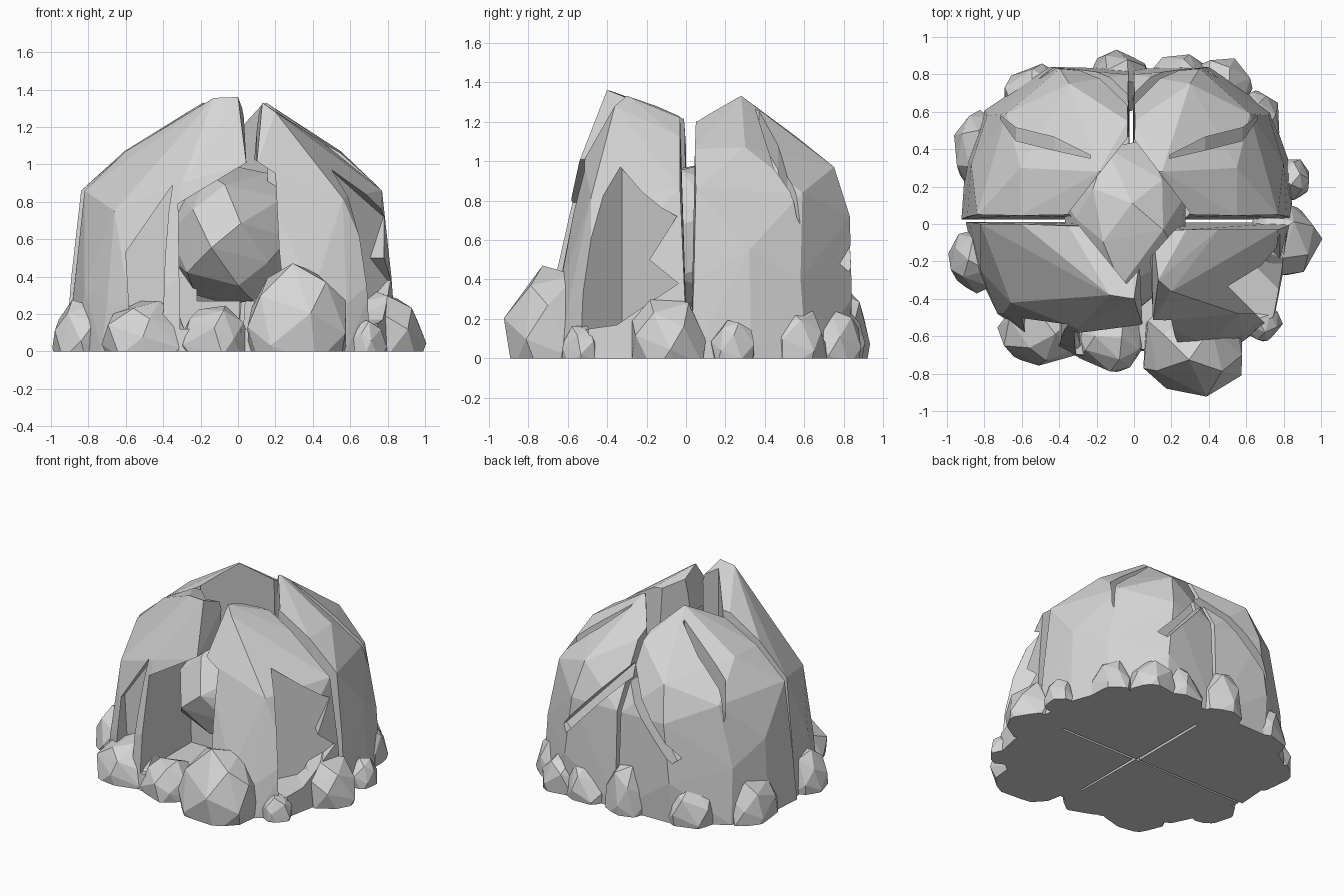
import bpy, bmesh, math, random
from mathutils import Vector

if "Cube" in bpy.data.objects:
    bpy.data.objects.remove(bpy.data.objects["Cube"])

random.seed(4)
stone = bpy.data.materials.new("grey stone")
stone.diffuse_color = (0.67, 0.67, 0.67, 1)
stone.use_nodes = True
stone.node_tree.nodes["Principled BSDF"].inputs["Base Color"].default_value = stone.diffuse_color


def finish(bm, name):
    bmesh.ops.recalc_face_normals(bm, faces=bm.faces)
    me = bpy.data.meshes.new(name)
    bm.to_mesh(me)
    bm.free()
    me.materials.append(stone)
    ob = bpy.data.objects.new(name, me)
    bpy.context.collection.objects.link(ob)
    return ob


def hull(name, pts, flat_base=False):
    bm = bmesh.new()
    for p in pts:
        bm.verts.new(p)
    bmesh.ops.convex_hull(bm, input=bm.verts)
    bmesh.ops.delete(bm, geom=[v for v in bm.verts if not v.link_faces], context='VERTS')
    if flat_base:
        cut = bmesh.ops.bisect_plane(bm, geom=bm.verts[:] + bm.edges[:] + bm.faces[:],
                                     plane_co=(0, 0, 0), plane_no=(0, 0, 1), clear_inner=True)
        rim = [g for g in cut["geom_cut"] if isinstance(g, bmesh.types.BMEdge)]
        bmesh.ops.holes_fill(bm, edges=rim)
    return finish(bm, name)


def rock(name, c, r, n, flat_base=True):
    # faceted boulder from jittered points spread over an ellipsoid
    pts, turn = [], random.random() * 6
    for i in range(n):
        z = 1 - 2 * (i + 0.5) / n
        a = turn + i * 2.39996 + random.uniform(-.25, .25)
        q = math.sqrt(1 - z * z)
        k = random.uniform(.99, 1.09)
        pts.append((c[0] + r[0] * k * q * math.cos(a), c[1] + r[1] * k * q * math.sin(a), c[2] + r[2] * k * z))
    return hull(name, pts, flat_base)


def loft(name, rings):
    # closed solid through matching rings of points
    bm = bmesh.new()
    rings = [[bm.verts.new(p) for p in ring] for ring in rings]
    n = len(rings[0])
    for a, b in zip(rings, rings[1:]):
        for j in range(n):
            bm.faces.new((a[j], a[(j + 1) % n], b[(j + 1) % n], b[j]))
    bm.faces.new(rings[0][::-1])
    bm.faces.new(rings[-1])
    return finish(bm, name)


def prism(name, poly, origin, u, v, depth):
    o, u, v, d = map(Vector, (origin, u, v, depth))
    ring = [o + u * a + v * b for a, b in poly]
    return loft(name, [ring, [p + d for p in ring]])


def crack(name, path, width):
    # slot whose floor follows the path, open at the top
    rings = []
    for i, (x, y, z) in enumerate(path):
        w = width * (0.25 if i in (0, len(path) - 1) else 1) / 2
        rings.append([(x, y - w, z), (x, y + w, z), (x, y + w, 2), (x, y - w, 2)])
    return loft(name, rings)


def volume(me):
    bm = bmesh.new()
    bm.from_mesh(me)
    v = bm.calc_volume()
    bm.free()
    return v


def carve(ob, cutters):
    # subtract the cutters one by one, trying another solver if one fails
    for c in cutters:
        before = volume(ob.data)
        for solver in ('EXACT', 'MANIFOLD', 'FLOAT'):
            m = ob.modifiers.new("cut", 'BOOLEAN')
            m.operation, m.solver, m.object = 'DIFFERENCE', solver, c
            bpy.context.view_layer.update()
            dg = bpy.context.evaluated_depsgraph_get()
            me = bpy.data.meshes.new_from_object(ob.evaluated_get(dg))
            ob.modifiers.clear()
            if before * .35 < volume(me) < before * .9999:
                ob.data = me
                break


# four dome quarters
back = [(-.005, .025, 0), (.85, .025, 0), (.82, .04, .4), (.77, .05, .86), (.55, .045, 1.06), (.1, .07, 1.22),
        (.3, .05, 1.2), (.0, .3, 1.26), (.15, .28, 1.33), (.005, .55, 1.13), (.0, .8, .7), (.35, .83, .72),
        (.3, .75, .97), (.62, .59, .84), (.55, .3, 1.07), (.72, .58, .4), (.4, .84, .3), (-.005, .83, 0),
        (.4, .82, 0), (.73, .61, 0), (.8, .32, .55), (.83, .33, 0)]
back_right = hull("back_right_shell", back)
back_left = hull("back_left_shell", [(-.03 - x * 1.05, y, z) for x, y, z in back])
front_left = hull("front_left_shell", [
    (0, .012, 0), (-.9, .012, 0), (-.88, .01, .3), (-.82, 0, .86), (-.6, 0, 1.07), (-.15, -.01, 1.22),
    (-.35, -.01, 1.21), (-.13, -.38, 1.355), (0, -.4, 1.36), (.03, -.2, 1.28), (.045, -.54, 1.0),
    (-.3, -.56, .9), (-.3, -.67, .4), (.03, -.68, .4), (-.66, -.42, .75), (-.7, -.48, .25), (-.73, -.48, 0),
    (-.58, -.58, .25), (-.3, -.71, 0), (.01, -.71, 0), (-.82, -.25, .35), (-.84, -.25, 0)])
front_right = hull("front_right_shell", [
    (.02, .008, 0), (.85, .008, 0), (.82, -.01, .4), (.77, -.03, .86), (.45, -.03, 1.12), (.1, -.04, 1.24),
    (.28, -.03, 1.22), (.13, -.3, 1.33), (.2, -.36, 1.28), (.1, -.52, 1.0), (.56, -.48, .82), (.74, -.48, .4),
    (.75, -.5, 0), (.4, -.65, .3), (.1, -.66, .3), (.02, -.68, 0), (.4, -.68, 0), (.58, -.6, .25), (.58, -.63, 0)])

# cutters: central well, front opening, broken windows and cracks
well = prism("well_cutter", [(-.02, .48), (-.35, .06), (-.04, -.32), (.3, .06)],
             (0, 0, .27), (1, 0, 0), (0, 1, 0), (0, 0, 2))
opening = prism("opening_cutter", [(-.31, .12), (-.32, .79), (.08, 1.03), (.2, .95), (.22, .55), (.26, .12)],
                (0, -1.2, 0), (1, 0, 0), (0, 0, 1), (0, 1.1, 0))
left_recess = prism("left_recess_cutter", [(-.58, .2), (-.6, .53), (-.35, .89), (-.37, .75), (-.39, .5), (-.4, .2)],
                    (0, -1.2, 0), (1, 0, 0), (0, 0, 1), (0, .74, 0))
h = math.sqrt(.5)
window = prism("window_cutter", [(.12, .14), (.12, .97), (.52, .72), (.42, .5), (.55, .38), (.3, .17)],
               (h * 1.2, -h * 1.2, 0), (h, h, 0), (0, 0, 1), (-h * .62, h * .62, 0))
# slanted splits low on the back, meeting under the rear gap
split = prism("rear_split_cutter", [(-.02, .02), (.45, -.5), (.4, -.54), (-.02, -.08), (-.46, -.54), (-.51, -.5)],
              (0, .58, .98), (1, 0, 0), (0, -.33, 1), (0, .6, 0))
path = [(.19, .36, 1.12), (.38, .43, .96), (.58, .48, .7), (.66, .57, .4)]
crack_r = crack("right_crack_cutter", path, .07)
crack_l = crack("left_crack_cutter", [(-.04 - x * 1.02, y, z) for x, y, z in path], .07)

carve(back_right, [well, crack_r, split])
carve(back_left, [well, crack_l, split])
carve(front_left, [well, opening, left_recess])
carve(front_right, [well, opening, window])
for c in (well, opening, left_recess, window, split, crack_r, crack_l):
    bpy.data.objects.remove(c)

# boulder held in the middle
rock("core_boulder", (-.04, .0, .62), (.33, .45, .37), 30, False)

# loose rocks around the base: x, y, half width, half depth, height
loose = [(.32, -.65, .28, .27, .47), (-.12, -.62, .19, .17, .25), (-.48, -.56, .24, .2, .28),
         (-.84, -.19, .15, .18, .27), (-.82, .4, .15, .2, .3), (-.5, .67, .2, .18, .3),
         (-.08, .76, .17, .17, .36), (.25, .74, .19, .16, .28), (.46, .72, .17, .17, .26),
         (.65, .55, .14, .16, .28), (.85, .24, .09, .11, .2), (.79, -.09, .2, .19, .33),
         (.68, -.53, .11, .1, .17)]
for i, (x, y, a, b, t) in enumerate(loose):
    rock(f"loose_rock_{i + 1}", (x, y, t * .17), (a, b, t * .83), 24)
